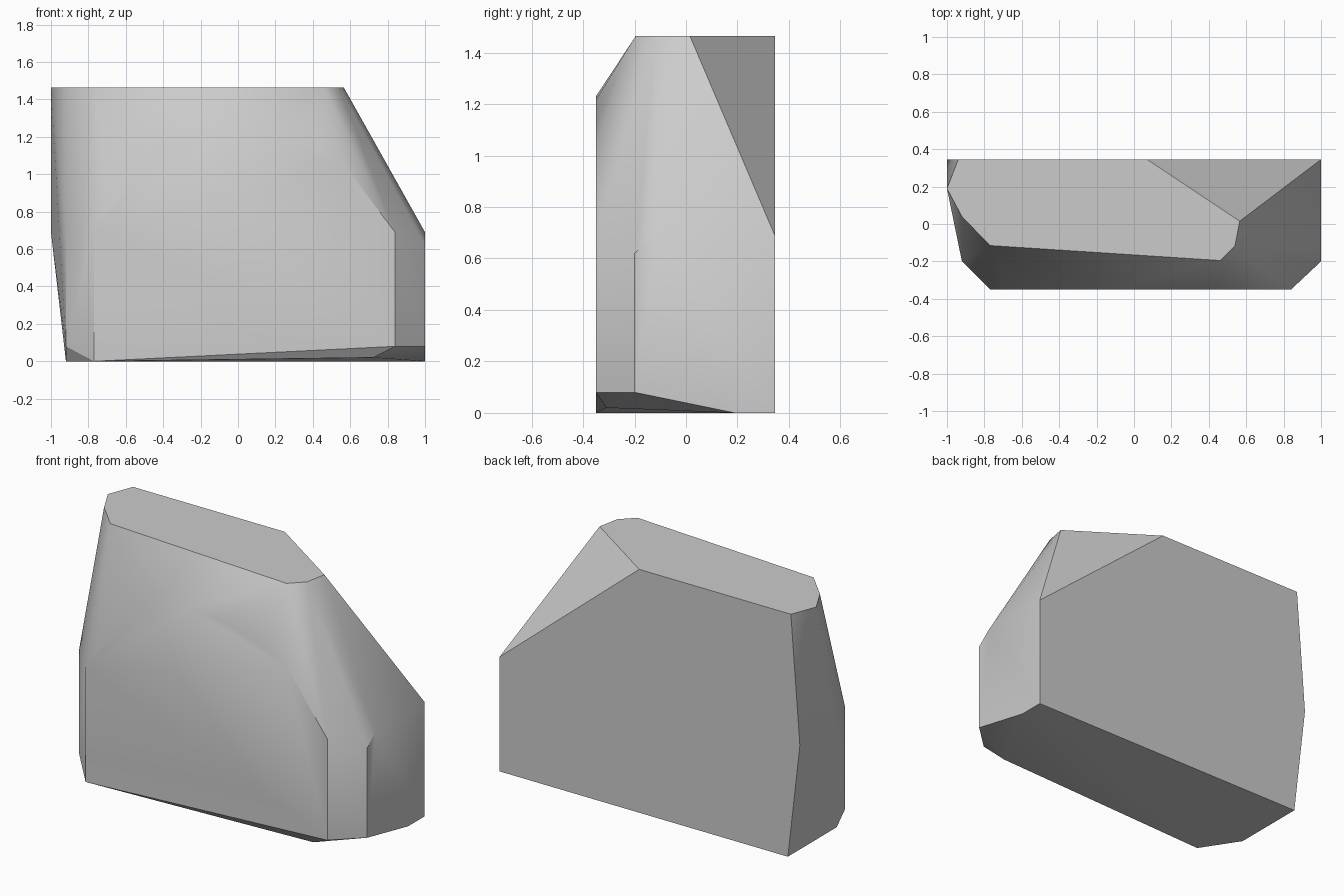
import bpy, bmesh, math

cube = bpy.data.objects.get("Cube")
if cube:
    bpy.data.objects.remove(cube, do_unlink=True)

FRONT, BACK, TOP = -0.35, 0.345, 1.465

# Corner outlines of the faceted block
top_xy = [(-0.94, BACK), (-1, 0.19), (-0.92, 0.04), (-0.77, -0.115),
          (0.46, -0.195), (0.54, -0.115), (0.565, 0.015), (0.07, BACK)]
front_xz = [(-0.77, 0), (-0.77, 0.69), (-0.7, 0.8), (-0.4, 1.145),
            (-0.25, 1.195), (-0.08, 1.23), (0.1, 1.215), (0.28, 1.175),
            (0.44, 1.12), (0.57, 1.045), (0.84, 0.69), (0.84, 0.08)]
left_yz = [(BACK, 0), (0.19, 0), (-0.2, 0.08), (-0.2, 0.62),
           (-0.12, 0.69), (BACK, 0.69)]
right_yz = [(BACK, 0), (-0.12, 0), (-0.2, 0.08), (-0.2, 0.69)]

points = [(x, y, TOP) for x, y in top_xy]
points += [(x, FRONT, z) for x, z in front_xz]
points += [(1, y, z) for y, z in left_yz]
points += [(-0.92, y, z) for y, z in right_yz]
points += [(-1, BACK, 0.69), (0.72, -0.31, 0.02)]

# Wrap the outlines in a convex skin and merge its flat areas
bm = bmesh.new()
for p in points:
    bm.verts.new(p)
hull = bmesh.ops.convex_hull(bm, input=bm.verts[:])
loose = [v for v in bm.verts if not v.link_faces]
bmesh.ops.delete(bm, geom=loose, context='VERTS')
bmesh.ops.dissolve_limit(bm, angle_limit=math.radians(0.8),
                         verts=bm.verts[:], edges=bm.edges[:])
bmesh.ops.recalc_face_normals(bm, faces=bm.faces[:])
mesh = bpy.data.meshes.new("stone_block")
bm.to_mesh(mesh)
bm.free()

block = bpy.data.objects.new("stone_block", mesh)
bpy.context.collection.objects.link(block)

# Plain grey finish
grey = bpy.data.materials.new("light_grey")
grey.use_nodes = True
colour = (0.6, 0.6, 0.6, 1)
grey.diffuse_color = colour
for node in grey.node_tree.nodes:
    if node.type == 'BSDF_PRINCIPLED':
        node.inputs["Base Color"].default_value = colour
mesh.materials.append(grey)

# Soft shading over shallow facets, crisp main edges
bpy.ops.object.select_all(action='DESELECT')
block.select_set(True)
bpy.context.view_layer.objects.active = block
bpy.ops.object.shade_smooth_by_angle(angle=math.radians(30))
